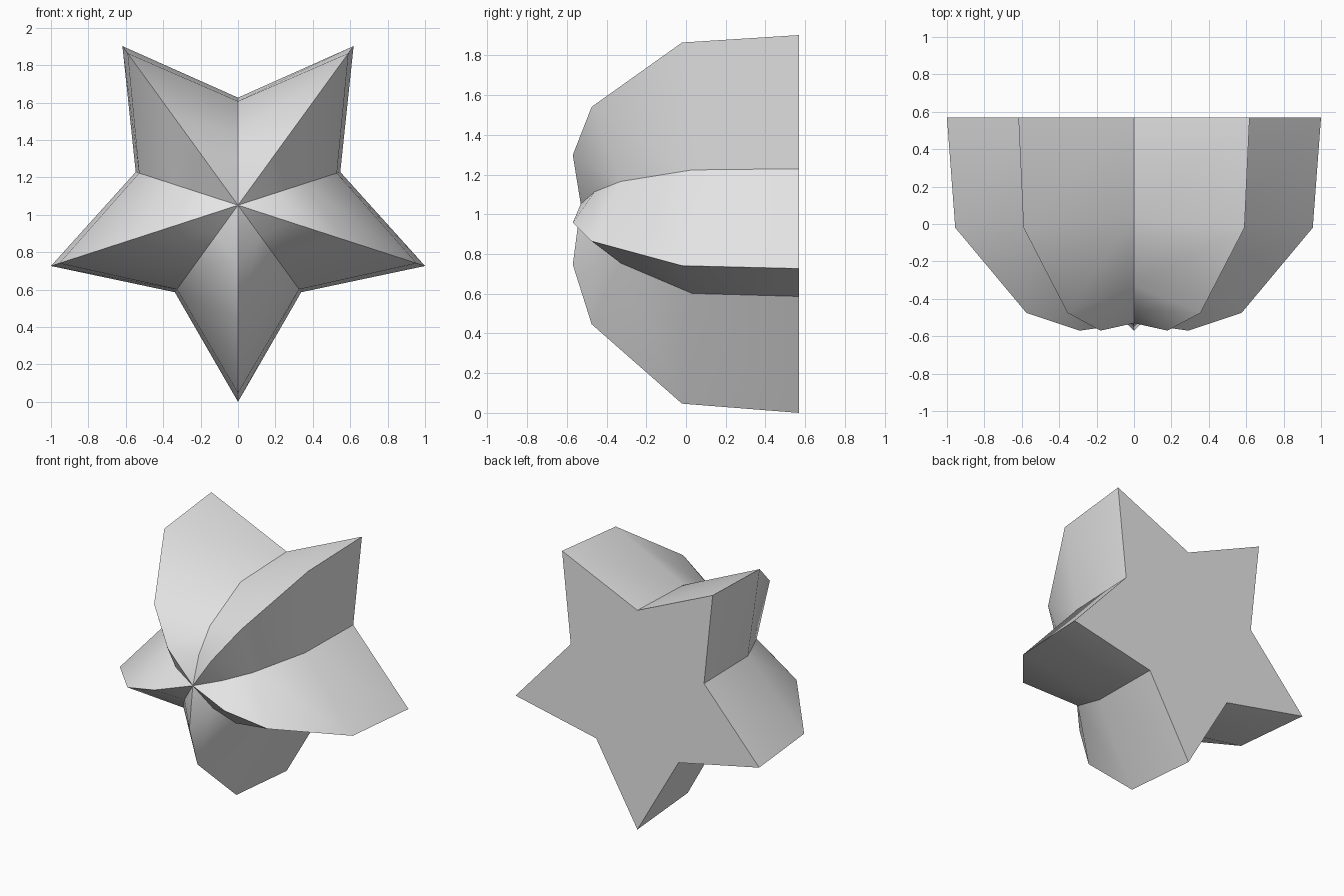
import bpy, bmesh
from math import sin, cos, pi

if "Cube" in bpy.data.objects:
    bpy.data.objects.remove(bpy.data.objects["Cube"], do_unlink=True)

grey = bpy.data.materials.new("plain grey")
grey.use_nodes = True
colour = (0.8, 0.8, 0.8, 1)
grey.diffuse_color = colour
grey.node_tree.nodes["Principled BSDF"].inputs["Base Color"].default_value = colour

# Profiles from back to front, as (radius, y): along a point and along a valley
CENTRE_Z = 1.0515
TIP = [(1.0515, 0.57), (1.005, -0.02), (0.605, -0.475), (0.305, -0.57)]
VALLEY = [(0.575, 0.57), (0.556, 0.03), (0.367, -0.33), (0.2, -0.46)]
FRONT_Y = -0.53
SPOKES = 10

bm = bmesh.new()

# Spokes alternate between points and valleys, starting at the bottom point
spokes = []
for i in range(SPOKES):
    a = -pi / 2 + i * 2 * pi / SPOKES
    profile = VALLEY if i % 2 else TIP
    spokes.append([bm.verts.new((r * cos(a), y, CENTRE_Z + r * sin(a))) for r, y in profile])
hub = bm.verts.new((0, FRONT_Y, CENTRE_Z))

# Curved panels between neighbouring spokes, closed at the hub
for i in range(SPOKES):
    a, b = spokes[i], spokes[(i + 1) % SPOKES]
    for k in range(len(a) - 1):
        bm.faces.new((a[k], b[k], b[k + 1], a[k + 1]))
    bm.faces.new((a[-1], b[-1], hub))

# Flat back
back = bm.faces.new([s[0] for s in spokes])
bmesh.ops.recalc_face_normals(bm, faces=bm.faces[:])

# Panels are smooth along their length; ridges, valleys and back rim stay sharp
for f in bm.faces:
    f.smooth = f is not back
for e in back.edges:
    e.smooth = False
for s in spokes:
    line = s + [hub]
    for v, w in zip(line, line[1:]):
        bm.edges.get((v, w)).smooth = False

mesh = bpy.data.meshes.new("star")
bm.to_mesh(mesh)
bm.free()
mesh.materials.append(grey)
star = bpy.data.objects.new("star", mesh)
bpy.context.collection.objects.link(star)
